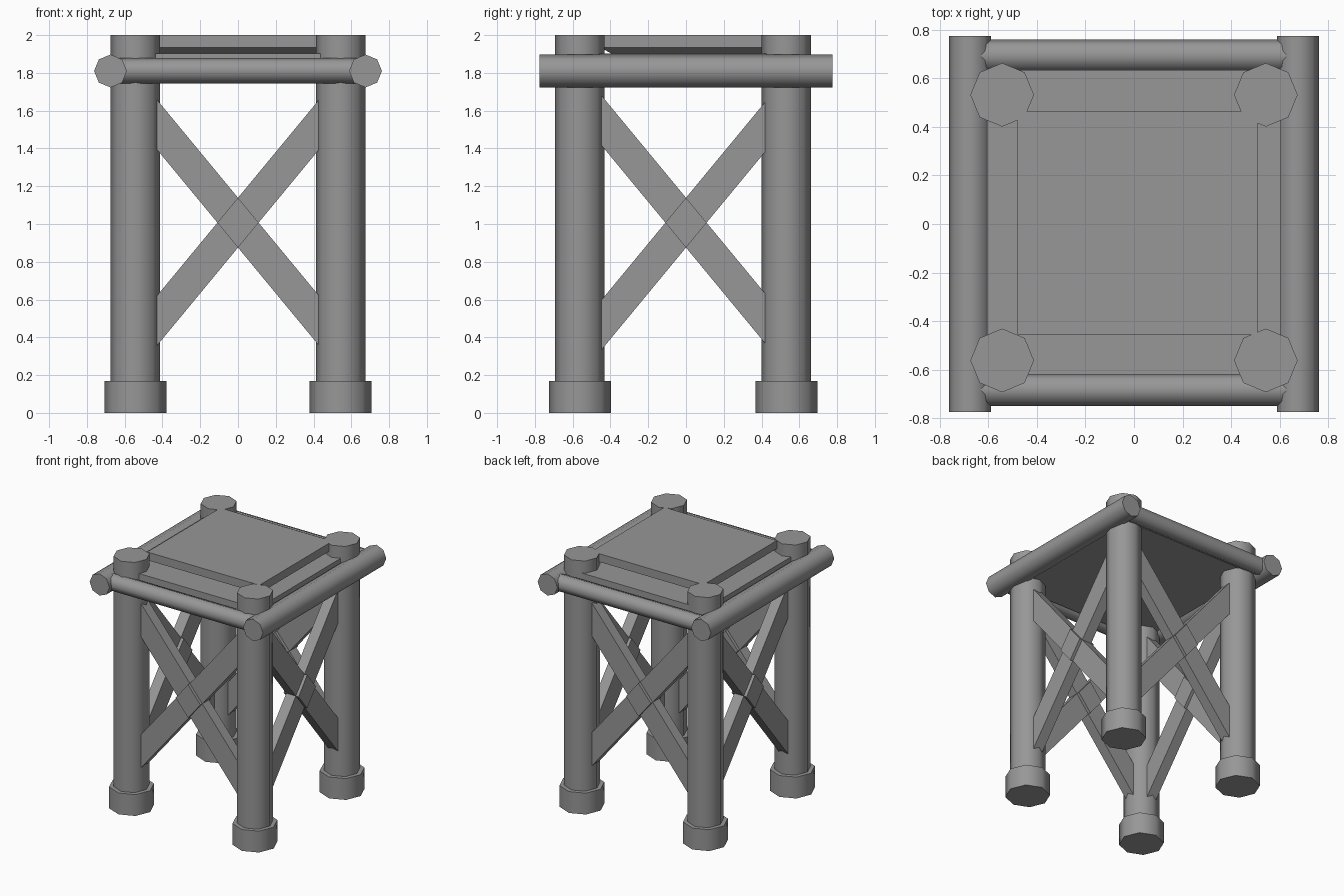
import bpy, bmesh
from math import pi, cos, sin, radians
from mathutils import Matrix, Vector

if "Cube" in bpy.data.objects:
    bpy.data.objects.remove(bpy.data.objects["Cube"])

YC = -0.015          # middle of the leg layout in y
LX, LY = 0.543, 0.547

grey = bpy.data.materials.new("dark_grey")
grey.diffuse_color = (0.31, 0.31, 0.31, 1)
grey.use_nodes = True
grey.node_tree.nodes["Principled BSDF"].inputs["Base Color"].default_value = grey.diffuse_color


def finish(name, bm):
    bmesh.ops.recalc_face_normals(bm, faces=bm.faces[:])
    me = bpy.data.meshes.new(name)
    bm.to_mesh(me)
    bm.free()
    me.materials.append(grey)
    ob = bpy.data.objects.new(name, me)
    bpy.context.collection.objects.link(ob)
    return ob


def loft(name, rings):
    """Skin a stack of equal-sized vertex rings and cap both ends."""
    bm = bmesh.new()
    loops = [[bm.verts.new(p) for p in r] for r in rings]
    n = len(loops[0])
    for a, b in zip(loops, loops[1:]):
        for i in range(n):
            j = (i + 1) % n
            bm.faces.new((a[i], a[j], b[j], b[i]))
    bm.faces.new(loops[0])
    bm.faces.new(loops[-1])
    return finish(name, bm)


def octagon_bar(name, p, q, r):
    """Eight-sided log from p to q, smooth round its sides."""
    p, q = Vector(p), Vector(q)
    d = (q - p).normalized()
    u = Vector((0, 0, 1)) if abs(d.z) < 0.5 else Vector((1, 0, 0))
    v = d.cross(u)
    ring = [u * r * cos(i * pi / 4) + v * r * sin(i * pi / 4) for i in range(8)]
    ob = loft(name, [[p + o for o in ring], [q + o for o in ring]])
    bpy.ops.object.select_all(action='DESELECT')
    ob.select_set(True)
    bpy.context.view_layer.objects.active = ob
    bpy.ops.object.shade_smooth_by_angle(angle=radians(50))
    return ob


def rect(x0, x1, y0, y1, z):
    return [(x0, y0, z), (x1, y0, z), (x1, y1, z), (x0, y1, z)]


def panel(name, profile, half, matrix):
    """Extrude an x-z outline in both y directions."""
    ob = loft(name, [[(x, s * half, z) for x, z in profile] for s in (-1, 1)])
    ob.data.transform(matrix)
    return ob


# Legs and feet
for sx, side in ((-1, "left"), (1, "right")):
    for sy, end in ((-1, "front"), (1, "back")):
        x, y = sx * LX, YC + sy * LY
        octagon_bar(f"{end}_{side}_leg", (x, y, 0.1), (x, y, 2.0), 0.131)
        octagon_bar(f"{end}_{side}_foot", (x, y, 0), (x, y, 0.17), 0.164)

# Rails round the platform
for sx, side in ((-1, "left"), (1, "right")):
    octagon_bar(f"{side}_rail", (sx * 0.675, -0.775, 1.81), (sx * 0.675, 0.775, 1.81), 0.087)
for y, end in ((-0.683, "front"), (0.693, "back")):
    octagon_bar(f"{end}_rail", (-0.63, y, 1.812), (0.63, y, 1.812), 0.067)

# Floor and the raised deck with its chamfered underside
loft("floor", [rect(-0.605, 0.605, -0.62, 0.635, z) for z in (1.77, 1.903)])
loft("raised_deck", [rect(-0.42, 0.45, -0.39, 0.40, 1.90),
                     rect(-0.48, 0.508, -0.455, 0.463, 1.935),
                     rect(-0.48, 0.508, -0.455, 0.463, 2.0)])

# Crossed braces on the four sides, with a thicker block where they cross
ZC, SLOPE, H = 1.007, 1.21, 0.132
lap = [(0, ZC - H), (H / SLOPE, ZC), (0, ZC + H), (-H / SLOPE, ZC)]
turn = Matrix.Rotation(pi / 2, 4, 'Z')
sides = {  # placement, then where the two ends are cut
    "front": (Matrix.Translation((0, YC - LY, 0)), -0.43, 0.425),
    "back": (Matrix.Translation((0, YC + LY, 0)), -0.43, 0.425),
    "left": (Matrix.Translation((-LX, 0, 0)) @ turn, -0.45, 0.418),
    "right": (Matrix.Translation((LX, 0, 0)) @ turn, -0.45, 0.418),
}
for side, (m, a, b) in sides.items():
    for s, label in ((SLOPE, "rising"), (-SLOPE, "falling")):
        prof = [(a, ZC + s * a - H), (b, ZC + s * b - H),
                (b, ZC + s * b + H), (a, ZC + s * a + H)]
        panel(f"{side}_{label}_brace", prof, 0.042, m)
    panel(f"{side}_brace_lap", lap, 0.066, m)
